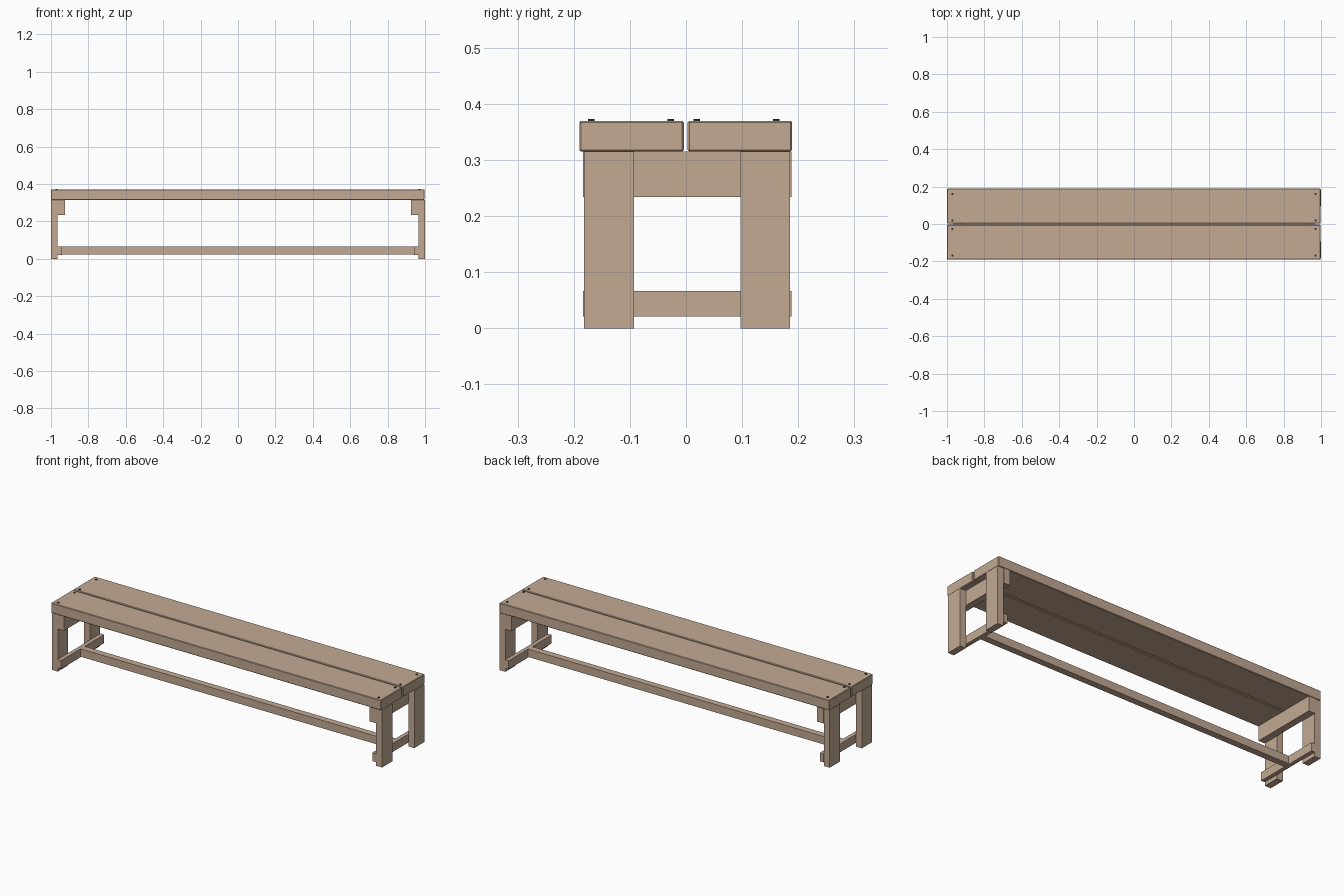
import bpy
import bmesh

cube = bpy.data.objects.get("Cube")
if cube:
    bpy.data.objects.remove(cube, do_unlink=True)


def make_material(name, colour):
    mat = bpy.data.materials.new(name)
    mat.use_nodes = True
    mat.diffuse_color = colour
    bsdf = mat.node_tree.nodes["Principled BSDF"]
    bsdf.inputs["Base Color"].default_value = colour
    bsdf.inputs["Roughness"].default_value = 0.8
    return mat


wood = make_material("tan_wood", (0.54, 0.40, 0.29, 1))
iron = make_material("dark_iron", (0.03, 0.03, 0.03, 1))


def finish(name, bm, mat):
    mesh = bpy.data.meshes.new(name)
    bm.to_mesh(mesh)
    bm.free()
    mesh.materials.append(mat)
    obj = bpy.data.objects.new(name, mesh)
    bpy.context.collection.objects.link(obj)
    return obj


def board(name, xs, ys, zs, bevel=0.0):
    """Timber spanning the given (low, high) ranges."""
    bm = bmesh.new()
    bmesh.ops.create_cube(bm, size=1)
    for v in bm.verts:
        for axis, (low, high) in enumerate((xs, ys, zs)):
            v.co[axis] = high if v.co[axis] > 0 else low
    obj = finish(name, bm, wood)
    if bevel:
        mod = obj.modifiers.new("eased_edges", "BEVEL")
        mod.width = bevel
        mod.segments = 1


def bolt(name, x, y):
    bm = bmesh.new()
    bmesh.ops.create_cone(bm, cap_ends=True, segments=12, radius1=0.006,
                          radius2=0.006, depth=0.008)
    finish(name, bm, iron).location = (x, y, 0.369)


# Seat planks with a narrow gap between them
board("seat_plank_front", (-1, 0.998), (-0.19, -0.004), (0.315, 0.37), 0.003)
board("seat_plank_back", (-1, 0.998), (0.003, 0.189), (0.315, 0.37), 0.003)

# Leg frames, one at each end
for side, s in (("left", 1), ("right", -1)):
    def span(a, b):
        return tuple(sorted((s * a, s * b)))

    board(f"front_leg_{side}", span(0.964, 1), (-0.182, -0.093), (0, 0.315))
    board(f"back_leg_{side}", span(0.964, 1), (0.097, 0.185), (0, 0.315))
    board(f"upper_rail_{side}", span(0.926, 0.964), (-0.184, 0.188), (0.234, 0.315))
    board(f"lower_rail_{side}", span(0.942, 0.964), (-0.184, 0.188), (0.021, 0.067))
    for i, y in enumerate((-0.169, -0.027, 0.019, 0.161)):
        bolt(f"bolt_{side}_{i + 1}", s * 0.971, y)

# Long floor stretcher joining the lower rails
board("stretcher", (-0.942, 0.942), (-0.016, 0.02), (0.024, 0.067))
